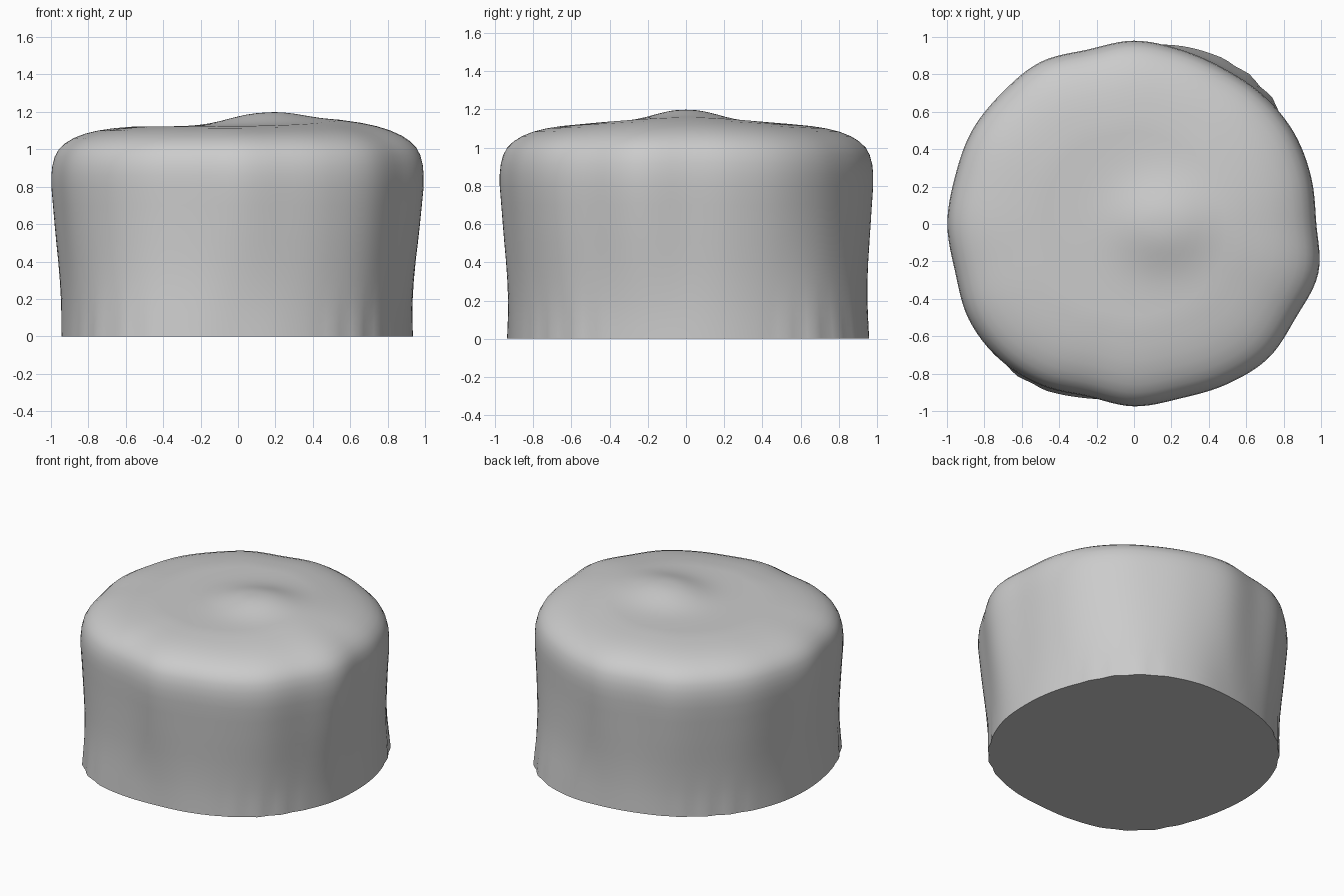
import bpy, bmesh, math

if "Cube" in bpy.data.objects:
    bpy.data.objects.remove(bpy.data.objects["Cube"])

SEG = 144

# Outline radius every 15 degrees, counter-clockwise from +x
SHOULDER = [.975, .98, .985, .975, .96, .965, .98, .965, 1.0, .995, 1.0, .99,
            .998, .99, 1.02, 1.02, .995, .955, .975, .965, .99, 1.015, 1.0, 1.02]
FOOT = [.935, .945, .965, 1.0, 1.005, .985, .95, .935, .94, .94, .945, .945,
        .945, .955, .985, 1.02, 1.01, .965, .93, .93, .94, .95, .94, .94]

# (height, blend from foot to shoulder, inward scale of the wall)
WALL = [(0, 0, 1), (.06, .06, .996), (.13, .14, .992), (.2, .25, .988),
        (.3, .42, .985), (.4, .58, .985), (.5, .72, .988), (.6, .84, .991),
        (.7, .93, .995), (.8, 1, 1), (.86, 1, 1)]
# (scale of the shoulder outline, height) over the rounded rim onto the top
RIM = [(.995, .91), (.982, .96), (.96, 1.0), (.925, 1.033), (.88, 1.06),
       (.82, 1.083), (.75, 1.1), (.67, 1.112), (.6, 1.118)]
RIM += [(s / 100, 1.122) for s in range(55, 0, -5)]


def sample(table, angle):
    """Smooth periodic interpolation of an outline table."""
    u = angle / math.tau * len(table)
    i, t = int(u), u - int(u)
    a, b, c, d = (table[(i + k) % len(table)] for k in (-1, 0, 1, 2))
    return b + .5 * t * (c - a + t * (2*a - 5*b + 4*c - d + t * (3*(b - c) + d - a)))


def swell(x, y):
    """Off-centre knob plus a slight rise to the right side."""
    knob = .058 * math.exp(-(((x - .14) / .25) ** 2 + (y / .22) ** 2) ** 1.2)
    rise = .034 * math.exp(-((x - .5) / .42) ** 2 - (y / .45) ** 2)
    return knob + rise


bm = bmesh.new()
angles = [math.tau * i / SEG for i in range(SEG)]
rings = []

# Side wall, with fine pleats near the foot
for z, blend, pinch in WALL:
    ring = []
    for a in angles:
        r = pinch * (sample(FOOT, a) * (1 - blend) + sample(SHOULDER, a) * blend)
        pleat = max(0, 1 - z / .25) * .006 * math.sin(36 * a) * max(0, -math.cos(4 * a))
        r += pleat
        ring.append(bm.verts.new((r * math.cos(a), r * math.sin(a), z)))
    rings.append(ring)

# Rounded rim and lumpy top
for s, z in RIM:
    ring = []
    for a in angles:
        r = s * (sample(SHOULDER, a) * s + .985 * (1 - s))
        r = s * sample(SHOULDER, a) if s > .5 else r
        x, y = r * math.cos(a), r * math.sin(a)
        ring.append(bm.verts.new((x, y, z + swell(x, y))))
    rings.append(ring)

for low, high in zip(rings, rings[1:]):
    for i in range(SEG):
        j = (i + 1) % SEG
        bm.faces.new((low[i], low[j], high[j], high[i]))

# Close the top centre and the flat underside
tip = bm.verts.new((0, 0, 1.122 + swell(0, 0)))
base = bm.verts.new((0, 0, 0))
for i in range(SEG):
    j = (i + 1) % SEG
    bm.faces.new((rings[-1][i], rings[-1][j], tip))
    bm.faces.new((rings[0][j], rings[0][i], base))

mesh = bpy.data.meshes.new("cushion_body")
bm.to_mesh(mesh)
bm.free()
body = bpy.data.objects.new("cushion_body", mesh)
bpy.context.collection.objects.link(body)
bpy.context.view_layer.objects.active = body
body.select_set(True)
bpy.ops.object.shade_smooth_by_angle(angle=math.radians(40))
